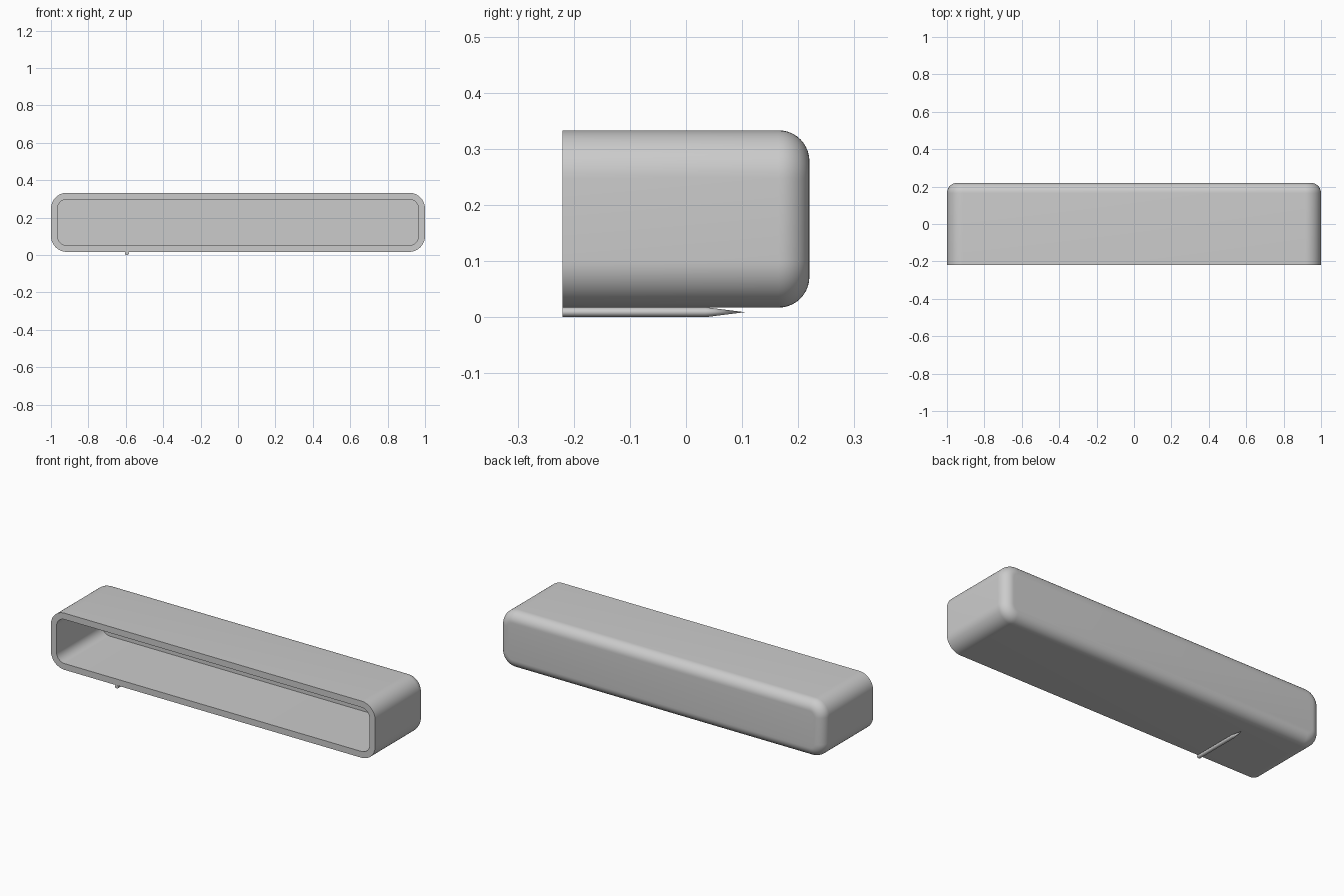
import bpy
import bmesh
from math import sin, cos, pi, radians

old = bpy.data.objects.get("Cube")
if old:
    bpy.data.objects.remove(old, do_unlink=True)

grey = bpy.data.materials.new("plain grey")
grey.use_nodes = True
colour = (0.6, 0.6, 0.6, 1)
grey.diffuse_color = colour
grey.node_tree.nodes["Principled BSDF"].inputs["Base Color"].default_value = colour

FRONT, BACK, MID_Z = -0.22, 0.22, 0.175


def rounded_ring(bm, half_w, half_h, radius, y, steps=12):
    """Ring of vertices around a rounded rectangle facing the front."""
    ring = []
    for corner, (sx, sz) in enumerate([(1, 1), (-1, 1), (-1, -1), (1, -1)]):
        for i in range(steps + 1):
            a = (corner + i / steps) * pi / 2
            x = sx * (half_w - radius) + radius * cos(a)
            z = sz * (half_h - radius) + radius * sin(a)
            ring.append(bm.verts.new((x, y, MID_Z + z)))
    return ring


def oval_ring(bm, x, z, half_w, half_h, y, steps=24):
    return [bm.verts.new((x + half_w * cos(2 * pi * i / steps), y,
                          z + half_h * sin(2 * pi * i / steps)))
            for i in range(steps)]


def loft(bm, rings):
    """Join neighbouring rings with quads."""
    for a, b in zip(rings, rings[1:]):
        for i in range(len(a)):
            j = (i + 1) % len(a)
            bm.faces.new((a[i], a[j], b[j], b[i]))


def finish(bm, name):
    bmesh.ops.recalc_face_normals(bm, faces=bm.faces)
    mesh = bpy.data.meshes.new(name)
    bm.to_mesh(mesh)
    bm.free()
    mesh.materials.append(grey)
    obj = bpy.data.objects.new(name, mesh)
    bpy.context.collection.objects.link(obj)
    bpy.ops.object.select_all(action='DESELECT')
    obj.select_set(True)
    bpy.context.view_layer.objects.active = obj
    bpy.ops.object.shade_smooth_by_angle(angle=radians(30))
    return obj


# Hollow shell: cavity floor, cavity wall, front rim, outer wall, rounded back
bm = bmesh.new()
half_w, half_h, radius, fillet, wall = 1.0, 0.158, 0.085, 0.055, 0.035
inner = (half_w - wall, half_h - wall, radius - wall)
rings = [rounded_ring(bm, *inner, BACK - wall - 0.005),
         rounded_ring(bm, *inner, FRONT),
         rounded_ring(bm, half_w, half_h, radius, FRONT)]
for i in range(11):
    a = i / 10 * pi / 2
    inset = fillet * (1 - cos(a))
    rings.append(rounded_ring(bm, half_w - inset, half_h - inset,
                              radius - inset, BACK - fillet + fillet * sin(a)))
loft(bm, rings)
bm.faces.new(rings[0])
bm.faces.new(rings[-1])
finish(bm, "hollow_shell")

# Thin rod under the shell, tapering to a point towards the back
bm = bmesh.new()
rod_x, rod_z, rod_w, rod_h = -0.594, 0.0088, 0.011, 0.0088
rod = [oval_ring(bm, rod_x, rod_z, rod_w, rod_h, y) for y in (FRONT, 0.035)]
loft(bm, rod)
bm.faces.new(rod[0])
tip = bm.verts.new((rod_x, 0.105, rod_z))
for i in range(len(rod[1])):
    bm.faces.new((rod[1][i - 1], rod[1][i], tip))
finish(bm, "pointed_rod")
